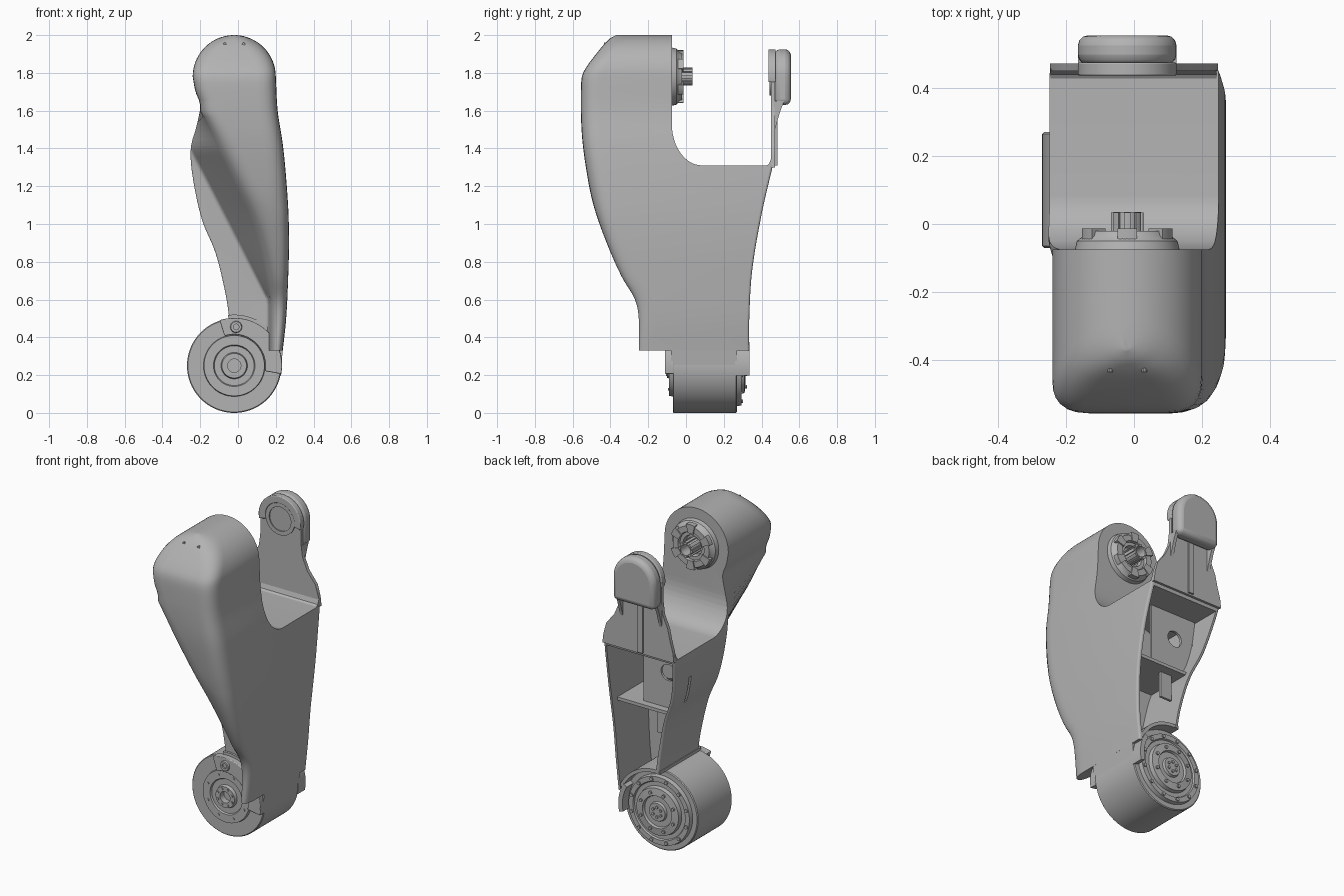
import bpy, bmesh, math
from mathutils import Vector

if "Cube" in bpy.data.objects:
    bpy.data.objects.remove(bpy.data.objects["Cube"])

grey = bpy.data.materials.new("satin_grey")
grey.use_nodes = True
grey.diffuse_color = (0.45, 0.45, 0.45, 1)
grey.node_tree.nodes["Principled BSDF"].inputs["Base Color"].default_value = grey.diffuse_color

CX, KNEE_Z, HIP_Z = -0.02, 0.25, 1.78   # joint axes run along y


def finish(name, bm, bevel=0):
    bmesh.ops.remove_doubles(bm, verts=bm.verts, dist=1e-5)
    bmesh.ops.recalc_face_normals(bm, faces=bm.faces)
    me = bpy.data.meshes.new(name)
    bm.to_mesh(me)
    bm.free()
    ob = bpy.data.objects.new(name, me)
    bpy.context.collection.objects.link(ob)
    me.materials.append(grey)
    if bevel:
        mod = ob.modifiers.new("round", "BEVEL")
        mod.width, mod.segments, mod.limit_method = bevel, 3, "ANGLE"
        mod.angle_limit = math.radians(50)
    return ob


def select(ob):
    bpy.ops.object.select_all(action="DESELECT")
    ob.select_set(True)
    bpy.context.view_layer.objects.active = ob


def cut(ob, cutter):
    cutter.hide_render = True
    mod = ob.modifiers.new("cut", "BOOLEAN")
    mod.operation, mod.solver, mod.object = "DIFFERENCE", "EXACT", cutter
    select(ob)
    bpy.ops.object.modifier_apply(modifier=mod.name)
    bpy.data.objects.remove(cutter)


def prism(name, pts, a, b, axis="y", bevel=0):
    """Extrude an outline: (x, z) points along y, or (y, z) points along x."""
    bm = bmesh.new()
    put = (lambda p, d: (p[0], d, p[1])) if axis == "y" else (lambda p, d: (d, p[0], p[1]))
    lo, hi = [[bm.verts.new(put(p, d)) for p in pts] for d in (a, b)]
    bm.faces.new(lo)
    bm.faces.new(hi)
    for i in range(len(pts)):
        j = (i + 1) % len(pts)
        bm.faces.new((lo[i], lo[j], hi[j], hi[i]))
    return finish(name, bm, bevel)


def box(name, x, y, z):
    return prism(name, [(x[0], z[0]), (x[1], z[0]), (x[1], z[1]), (x[0], z[1])], *y)


def lathe(name, profile, cz, cx=CX, steps=64):
    """Turn (radius, y) points about a y axis."""
    bm = bmesh.new()
    vs = [bm.verts.new((cx + r, y, cz)) for r, y in profile]
    es = [bm.edges.new(e) for e in zip(vs, vs[1:])]
    bmesh.ops.spin(bm, geom=vs + es, cent=(cx, 0, cz), axis=(0, 1, 0), angle=math.tau, steps=steps)
    return finish(name, bm)


def arc(r, a0, a1, cz, n=24):
    angles = [math.radians(a0 + (a1 - a0) * i / n) for i in range(n + 1)]
    return [(CX + r * math.cos(t), cz + r * math.sin(t)) for t in angles]


def sector(name, r0, r1, a0, a1, y0, y1, cz, bevel=0):
    return prism(name, arc(r1, a0, a1, cz) + arc(r0, a1, a0, cz), y0, y1, bevel=bevel)


def curve(table, z):
    """Smooth interpolation through (z, value) points."""
    if z <= table[0][0]:
        return table[0][1]
    if z >= table[-1][0]:
        return table[-1][1]
    i = max(k for k in range(len(table) - 1) if table[k][0] <= z)

    def slope(k):
        a, b = table[max(k - 1, 0)], table[min(k + 1, len(table) - 1)]
        return (b[1] - a[1]) / (b[0] - a[0])
    (za, va), (zb, vb) = table[i], table[i + 1]
    h = zb - za
    t = (z - za) / h
    return (va * (1 + 2 * t) * (1 - t) ** 2 + vb * t * t * (3 - 2 * t)
            + h * slope(i) * t * (1 - t) ** 2 + h * slope(i + 1) * t * t * (t - 1))


# Body outlines by height
LEFT = [(.33, -.03), (.53, -.05), (.65, -.07), (.85, -.12), (1.02, -.19), (1.25, -.24),
        (1.4, -.25), (1.52, -.22), (1.63, -.2), (1.7, -.225), (1.78, -.24)]
RIGHT = [(.33, .237), (.5, .255), (.7, .265), (.9, .27), (1.1, .265), (1.4, .24), (1.6, .21), (1.78, .2)]
FRONT = [(.33, -.25), (.5, -.25), (.6, -.27), (.72, -.34), (.9, -.42), (1.1, -.49), (1.3, -.53),
         (1.5, -.553), (1.75, -.555), (1.81, -.54), (1.92, -.46), (1.98, -.405), (2, -.37)]
BACK = [(.33, .335), (.5, .335), (.75, .35), (1.05, .4), (1.31, .46)]
CREASE = [(.33, .18), (.6, .18), (.8, .16), (1, .11), (1.2, .02), (1.45, -.11), (1.6, -.2)]


def sides(z):
    if z > HIP_Z:
        w = math.sqrt(max(.22 ** 2 - (z - HIP_Z) ** 2, 0))
        return CX - w, CX + w
    return curve(LEFT, z), curve(RIGHT, z)


def rounded(corners, n=6):
    out = []
    for i, (p, r) in enumerate(corners):
        p, a, b = Vector(p), Vector(corners[i - 1][0]), Vector(corners[(i + 1) % len(corners)][0])
        s = p + (a - p).normalized() * min(r, .48 * (a - p).length)
        e = p + (b - p).normalized() * min(r, .48 * (b - p).length)
        out += [s * (1 - t) ** 2 + p * 2 * t * (1 - t) + e * t * t for t in [k / n for k in range(n + 1)]]
    return out


def loft(name, levels, section):
    bm = bmesh.new()
    rings = [[bm.verts.new((p[0], p[1], z)) for p in section(z)] for z in levels]
    for lo, hi in zip(rings, rings[1:]):
        for i in range(len(lo)):
            j = (i + 1) % len(lo)
            bm.faces.new((lo[i], lo[j], hi[j], hi[i]))
    bm.faces.new(rings[0])
    bm.faces.new(rings[-1])
    return finish(name, bm)


def shell(z):
    xl, xr = sides(z)
    yf, yb = curve(FRONT, z), curve(BACK, z)
    valley = max(xl, .16 - .41 * max(z - .6, 0) / .8)
    crease = max(valley, curve(CREASE, z)) if z < 1.6 else xl
    return rounded([((xr, yb), .015), ((xl, yb), .015), ((xl, -.06), .01),
                    ((valley, -.07), .02), ((crease, yf), .09), ((xr, yf), .1)])


def hollow(z):
    xl, xr = sides(z)
    return [(xr - .02, .6), (xl + .02, .6), (xl + .02, .02), (xr - .02, .02)]


# Main body: lofted shell, fork gap, rear hollow, knee seat, side slot
levels = [.33 + 1.45 * i / 48 for i in range(49)]
levels += [HIP_Z + .22 * math.sin(math.radians(a)) for a in range(6, 88, 5)]
body = loft("thigh_body", levels, shell)
gap = [(-.075, 2.2), (-.075, 1.53)]
gap += [(.085 - .16 * math.cos(t), 1.53 - .22 * math.sin(t)) for t in [k * math.pi / 24 for k in range(1, 13)]]
cut(body, prism("gap_cutter", gap + [(.8, 1.31), (.8, 2.2)], -.6, .6, "x"))
cut(body, loft("hollow_cutter", [.3 + .98 * i / 20 for i in range(21)], hollow))
cut(body, lathe("knee_cutter", [(0, -.1), (.25, -.1), (.25, .5), (0, .5)], KNEE_Z))
cut(body, prism("slot_cutter", [(.23, .95), (.25, .945), (.28, 1.13), (.26, 1.135)], -.4, -.1, "x"))

# Inside of the hollow
box("inner_shelf", (-.13, .25), (.01, .32), (.88, .9))
panel = prism("inner_panel", [(-.13, .9), (.1, .9), (.1, 1.29), (-.22, 1.29), (-.19, 1.06)], .26, .275)
cut(panel, lathe("panel_cutter", [(0, .2), (.05, .2), (.05, .3), (0, .3)], 1.12, -.07))
box("inner_bracket", (-.06, .02), (.245, .26), (.72, .89))
lathe("inner_motor", [(0, .01), (.12, .01), (.12, .12), (.09, .14), (0, .14)], 1.1, .03)

# Rear fork arm, with a small fillet where it meets the gap floor
half = [(1.3, .247), (1.36, .24), (1.43, .22), (1.5, .185), (1.58, .15), (1.66, .14)]
outline = [(CX * (z > 1.45) + w, z) for z, w in half] + arc(.14, 0, 180, HIP_Z)
outline += [(CX * (z > 1.45) - w, z) for z, w in reversed(half)]
prism("fork_arm", outline, .45, .472)
prism("fork_fillet", [(.42, 1.305), (.44, 1.318), (.452, 1.35), (.46, 1.305)], -.245, .243, "x")
box("fork_rib", (CX - .018, CX + .018), (.47, .484), (1.31, 1.64))
for side in (-1, 1):
    x = CX + side * .135
    prism("fork_gusset", [(.465, 1.48), (.482, 1.54), (.5, 1.6), (.52, 1.65), (.465, 1.65)],
          x - .01, x + .01, "x")
prism("fork_head", [(CX + .145, 1.63)] + arc(.145, 0, 180, HIP_Z) + [(CX - .145, 1.63)],
      .468, .555, bevel=.03)
sector("fork_head_rim", .1, .145, -12, 192, .436, .475, HIP_Z, bevel=.005)
lathe("fork_socket", [(.1, .45), (.1, .443), (.075, .443), (.075, .45)], HIP_Z)

# Hip flange with clamp lugs and splined shaft
lathe("hip_flange", [(0, -.06), (.06, -.06), (.065, -.035), (.085, -.035), (.09, -.02), (.125, -.02),
                     (.13, -.035), (.148, -.05), (.155, -.08), (0, -.08)], HIP_Z)
lathe("hip_shaft", [(.033, -.07), (.033, .035), (.04, .035), (.04, -.07)], HIP_Z, steps=24)
for i in range(8):
    sector("hip_spline", .038, .048, i * 45 - 12, i * 45 + 12, -.07, .034, HIP_Z)
for i in range(6):
    sector("hip_lug", .085, .14, i * 60 + 18, i * 60 + 42, -.05, -.013, HIP_Z)

# Knee drum with stepped faces
lathe("knee_drum", [(0, -.06), (.035, -.06), (.035, -.1), (.065, -.1), (.07, -.08), (.105, -.08),
                    (.11, -.09), (.16, -.09), (.163, -.07), (.245, -.07), (.25, -.065),
                    (.25, .265), (.245, .27), (.215, .27), (.21, .295), (.18, .295), (.175, .285),
                    (.15, .285), (.145, .31), (.1, .315), (.095, .3), (.06, .3), (.055, .315), (0, .315)],
      KNEE_Z, steps=96)
for radius, count, y0, y1, size in ((.195, 12, .29, .303, .011), (.12, 8, .305, .322, .01),
                                    (.03, 6, .31, .322, .009), (.135, 8, -.095, -.08, .008),
                                    (.052, 8, -.106, -.09, .007)):
    for k in range(count):
        a = math.tau * (k + .5) / count
        lathe("knee_bolt", [(0, y0), (size, y0), (size, y1), (0, y1)],
              KNEE_Z + radius * math.sin(a), CX + radius * math.cos(a), 10)

# Knee covers, saddle over the drum, and the skirt that carries the side wall onto it
sector("knee_front_cover", .165, .253, -10, 108, -.112, -.065, KNEE_Z, bevel=.004)
sector("knee_saddle", .249, .27, 24, 97, -.075, .33, KNEE_Z)
prism("knee_skirt", [(.226, .21), (.232, .28), (.237, .332), (.2, .36), (.2, .21)], -.08, .27)
sector("knee_back_cover", .225, .253, -12, 30, .26, .335, KNEE_Z)
lathe("knee_cable_port", [(.015, -.11), (.015, -.122), (.028, -.122), (.032, -.11)], .455, -.01, 24)

# Shell screws
for x in (-.07, .03):
    lathe("shell_screw", [(0, -.435), (.008, -.435), (.008, -.4), (0, -.4)], 1.952, x, 10)

for ob in [o for o in bpy.context.collection.objects if o.type == "MESH" and grey.name in o.data.materials]:
    select(ob)
    bpy.ops.object.shade_smooth_by_angle(angle=math.radians(32))
